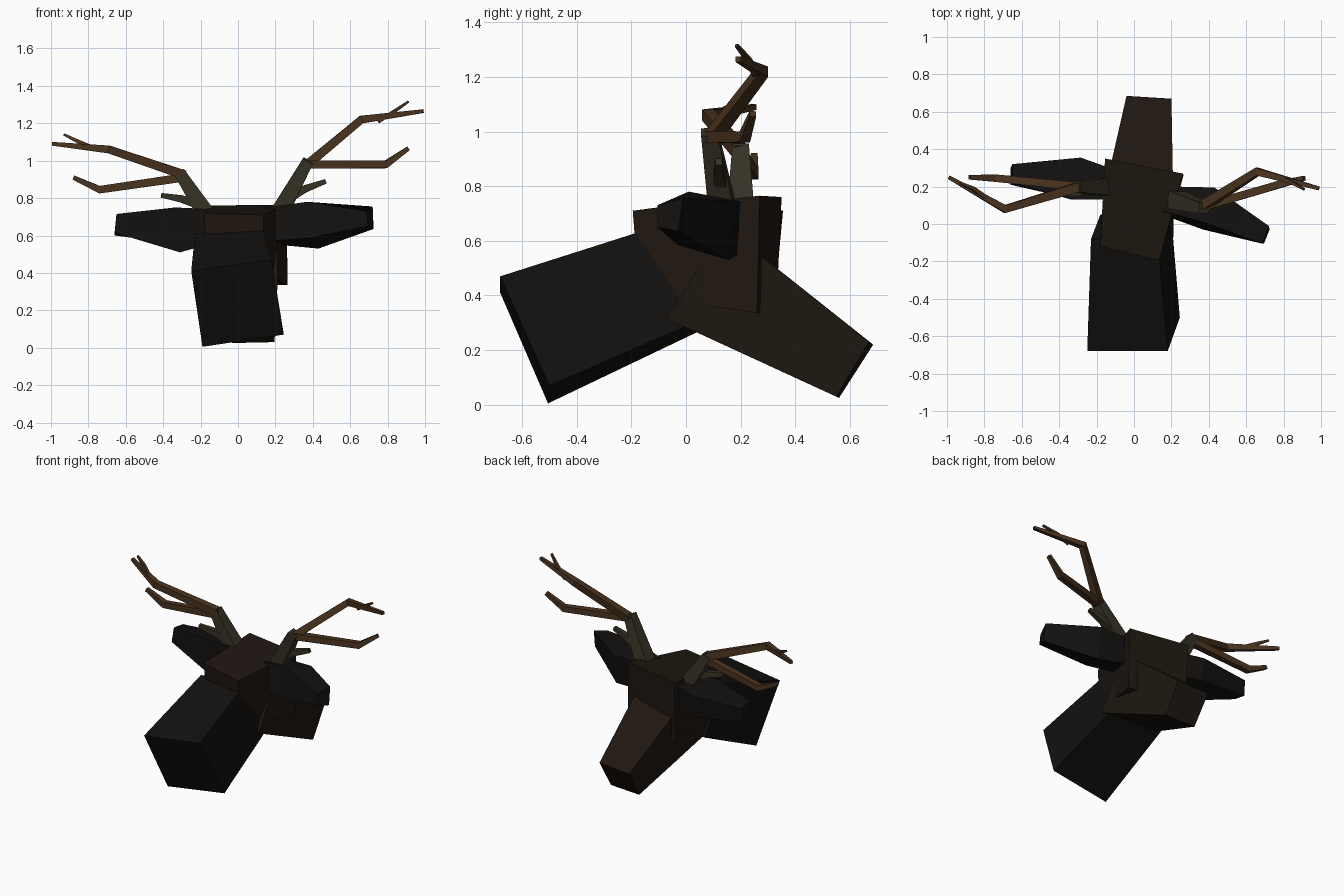
import bpy, bmesh
from mathutils import Vector


def material(name, rgb):
    m = bpy.data.materials.new(name)
    m.diffuse_color = (*rgb, 1)
    return m


NECK = material("dark_hide", (0.006, 0.0055, 0.005))
HEAD = material("brown_hide", (0.014, 0.0085, 0.0055))
HORN_BASE = material("olive_horn", (0.036, 0.031, 0.018))
HORN = material("brown_horn", (0.07, 0.034, 0.014))


def loft(name, rings, mat):
    """Closed flat-faced solid through a row of four-cornered rings."""
    bm = bmesh.new()
    vs = [[bm.verts.new(p) for p in ring] for ring in rings]
    for a, b in zip(vs, vs[1:]):
        for i in range(4):
            j = (i + 1) % 4
            bm.faces.new((a[i], a[j], b[j], b[i]))
    bm.faces.new(vs[0])
    bm.faces.new(vs[-1])
    bmesh.ops.recalc_face_normals(bm, faces=bm.faces)
    me = bpy.data.meshes.new(name)
    bm.to_mesh(me)
    bm.free()
    me.materials.append(mat)
    ob = bpy.data.objects.new(name, me)
    bpy.context.collection.objects.link(ob)
    return ob


def branch(name, path, widths, mat):
    """Tapered square bar along a path."""
    pts = [Vector(p) for p in path]
    rings = []
    for i, p in enumerate(pts):
        d = (pts[min(i + 1, len(pts) - 1)] - pts[max(i - 1, 0)]).normalized()
        u = d.cross(Vector((0, 1, 0))).normalized()
        v = d.cross(u)
        h = widths[i] / 2
        rings.append([p + u * h * a + v * h * b
                      for a, b in ((1, 1), (-1, 1), (-1, -1), (1, -1))])
    return loft(name, rings, mat)


# Neck
loft("neck", [
    [(-0.25, -0.68, 0.41), (0.18, -0.68, 0.47), (0.245, -0.50, 0.07), (-0.19, -0.505, 0.005)],
    [(-0.23, -0.08, 0.61), (0.13, -0.10, 0.655), (0.20, 0.03, 0.30), (-0.18, 0.05, 0.27)],
], NECK)

# Skull block
loft("head", [
    [(-0.18, -0.12, 0.72), (0.135, -0.195, 0.71), (0.14, -0.17, 0.40), (-0.17, -0.10, 0.38)],
    [(-0.155, 0.35, 0.76), (0.26, 0.27, 0.765), (0.265, 0.26, 0.335), (-0.15, 0.33, 0.34)],
], HEAD)

# Snout
loft("snout", [
    [(-0.165, 0.137, 0.655), (0.21, 0.137, 0.655), (0.21, -0.07, 0.315), (-0.18, -0.05, 0.31)],
    [(-0.04, 0.685, 0.22), (0.20, 0.67, 0.23), (0.195, 0.55, 0.03), (-0.03, 0.56, 0.025)],
], HEAD)

# Ears: base, middle and tip rings
loft("right_ear", [
    [(0.15, 0.07, 0.75), (0.22, 0.20, 0.74), (0.22, 0.19, 0.55), (0.15, 0.05, 0.57)],
    [(0.37, 0.01, 0.78), (0.43, 0.195, 0.745), (0.43, 0.155, 0.53), (0.37, -0.03, 0.585)],
    [(0.685, -0.105, 0.73), (0.72, -0.01, 0.755), (0.725, -0.03, 0.635), (0.695, -0.105, 0.65)],
], NECK)
loft("left_ear", [
    [(-0.13, 0.13, 0.74), (-0.13, 0.30, 0.72), (-0.13, 0.29, 0.56), (-0.13, 0.13, 0.56)],
    [(-0.335, 0.13, 0.75), (-0.285, 0.355, 0.71), (-0.27, 0.34, 0.55), (-0.31, 0.13, 0.51)],
    [(-0.65, 0.22, 0.715), (-0.65, 0.32, 0.70), (-0.66, 0.30, 0.60), (-0.66, 0.21, 0.615)],
], NECK)

# Antlers: stem, main beam with spur, forward prong and brow tine
antlers = {
    "right": dict(
        stem=[(0.21, 0.135, 0.70), (0.375, 0.085, 1.00)],
        beam=[(0.36, 0.09, 0.97), (0.66, 0.28, 1.22), (0.99, 0.19, 1.265)],
        spur=[(0.75, 0.255, 1.21), (0.83, 0.23, 1.26), (0.91, 0.185, 1.315)],
        prong=[(0.36, 0.09, 0.98), (0.79, 0.215, 0.98), (0.91, 0.245, 1.065)],
        tine=[(0.26, 0.13, 0.79), (0.36, 0.12, 0.85), (0.47, 0.12, 0.89)]),
    "left": dict(
        stem=[(-0.155, 0.20, 0.69), (-0.315, 0.20, 0.94)],
        beam=[(-0.29, 0.20, 0.925), (-0.69, 0.08, 1.06), (-0.99, 0.25, 1.09)],
        spur=[(-0.79, 0.14, 1.075), (-0.86, 0.19, 1.105), (-0.93, 0.22, 1.14)],
        prong=[(-0.29, 0.20, 0.91), (-0.74, 0.245, 0.845), (-0.88, 0.25, 0.91)],
        tine=[(-0.20, 0.19, 0.76), (-0.30, 0.17, 0.795), (-0.41, 0.16, 0.815)]),
}
widths = dict(stem=(0.10, 0.06), beam=(0.05, 0.042, 0.02), spur=(0.022, 0.02, 0.012),
              prong=(0.045, 0.04, 0.024), tine=(0.045, 0.04, 0.025))
for side, parts in antlers.items():
    for part, path in parts.items():
        mat = HORN_BASE if part in ("stem", "tine") else HORN
        branch(f"{side}_antler_{part}", path, widths[part], mat)
